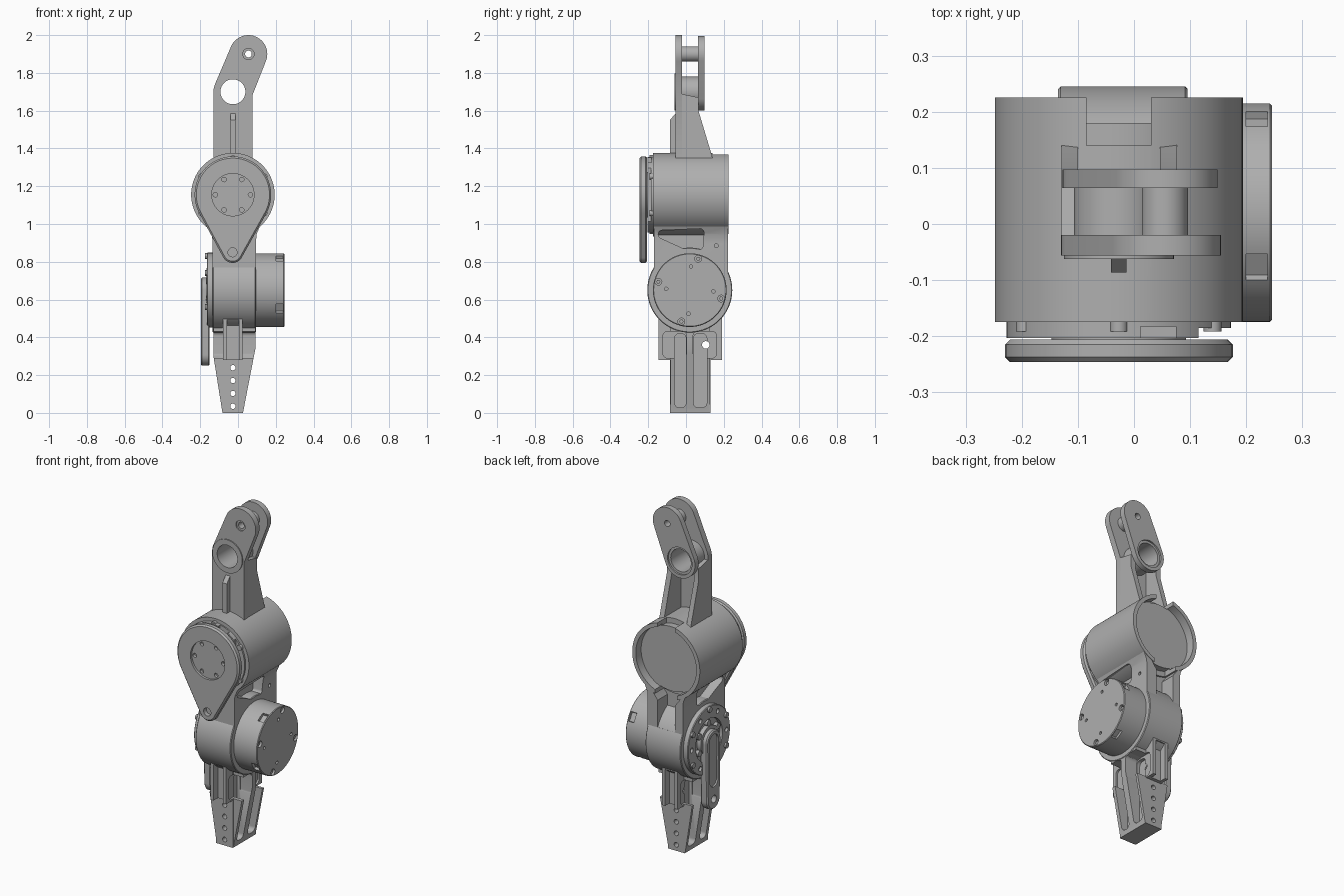
import bpy, bmesh, math
from mathutils import Vector, geometry

if "Cube" in bpy.data.objects:
    bpy.data.objects.remove(bpy.data.objects["Cube"])

GREY = (0.43, 0.43, 0.43, 1)
metal = bpy.data.materials.new("grey metal")
metal.use_nodes = True
metal.diffuse_color = GREY
metal.node_tree.nodes["Principled BSDF"].inputs["Base Color"].default_value = GREY

CX = -0.027                  # shared centre line in x
HIP = (CX, 1.155)            # upper motor axis, x and z
KNEE = (0.02, 0.65)          # lower motor axis, y and z
RING, PIN = (CX, 1.7), (0.055, 1.9)


def prism(name, pts, axis, a, b, bevel=0):
    """Extrude a 2D outline along an axis from a to b."""
    place = {"x": lambda p, t: (t, p[0], p[1]),
             "y": lambda p, t: (p[0], t, p[1]),
             "z": lambda p, t: (p[0], p[1], t)}[axis]
    bm = bmesh.new()
    lo = [bm.verts.new(place(p, a)) for p in pts]
    hi = [bm.verts.new(place(p, b)) for p in pts]
    caps = [bm.faces.new(lo), bm.faces.new(hi)]
    for i in range(len(pts)):
        j = (i + 1) % len(pts)
        bm.faces.new((lo[i], lo[j], hi[j], hi[i]))
    bmesh.ops.recalc_face_normals(bm, faces=bm.faces[:])
    if bevel:
        rim = list({e for f in caps for e in f.edges})
        bmesh.ops.bevel(bm, geom=rim, offset=bevel, segments=1, affect="EDGES")
    mesh = bpy.data.meshes.new(name)
    bm.to_mesh(mesh)
    bm.free()
    mesh.materials.append(metal)
    ob = bpy.data.objects.new(name, mesh)
    bpy.context.collection.objects.link(ob)
    return ob


def circle(c, r, n=48):
    return [(c[0] + r * math.cos(i * math.tau / n),
             c[1] + r * math.sin(i * math.tau / n)) for i in range(n)]


def polar(c, r, deg):
    t = math.radians(deg)
    return c[0] + r * math.cos(t), c[1] + r * math.sin(t)


def rect(u0, u1, v0, v1):
    return [(u0, v0), (u1, v0), (u1, v1), (u0, v1)]


def hull(*circles):
    """Outline wrapped tightly around several circles."""
    pts = [Vector(p) for c, r in circles for p in circle(c, r)]
    return [tuple(pts[i]) for i in geometry.convex_hull_2d(pts)]


def rounded(u0, u1, v0, v1, r):
    return hull(*[((u, v), r) for u in (u0 + r, u1 - r) for v in (v0 + r, v1 - r)])


def cyl(name, c, r, axis, a, b, bevel=0, n=64):
    return prism(name, circle(c, r, n), axis, a, b, bevel)


def combine(ob, others, op="DIFFERENCE"):
    """Apply booleans and discard the tool shapes."""
    for o in others:
        m = ob.modifiers.new("bool", "BOOLEAN")
        m.operation, m.solver, m.object = op, "EXACT", o
    deps = bpy.context.evaluated_depsgraph_get()
    mesh = bpy.data.meshes.new_from_object(ob.evaluated_get(deps))
    ob.modifiers.clear()
    ob.data = mesh
    for o in others:
        bpy.data.objects.remove(o)
    return ob


def hole(c, r, axis, a, b):
    return cyl("cutter", c, r, axis, a, b, n=20)


def slot(pts, axis, a, b):
    return prism("cutter", pts, axis, a, b)


# Upper motor housing: open at the back, with a notch in the top of the rim
housing = cyl("upper_housing", HIP, 0.221, "y", -0.175, 0.225, n=96)
combine(housing, [cyl("cutter", HIP, 0.198, "y", 0.175, 0.3, n=96),
                  slot(rect(-0.085, 0.03, 1.25, 1.5), "y", 0.14, 0.3),
                  slot(rect(-0.1, 0.045, 0.8, 1.05), "y", 0.14, 0.3)])
cyl("upper_motor", HIP, 0.19, "y", 0.1, 0.18, n=96)

# Neck joining both housings, with side pockets and a rear channel
half = [(0.165, 1.04), (0.135, 0.985), (0.118, 0.945), (0.115, 0.9), (0.115, 0.7)]
outline = [(x - 0.02, z) for x, z in half] + [(-0.02 - x, z) for x, z in reversed(half)]
neck = prism("neck", outline, "y", -0.17, 0.222)
channel = [(-0.15, 1.06), (0.11, 1.06), (0.075, 0.97), (0.03, 0.91),
           (0.03, 0.75), (-0.085, 0.75), (-0.085, 0.91), (-0.13, 0.97)]
pocket = hull(((-0.125, 0.945), 0.022), ((0.075, 0.955), 0.02), ((0.07, 0.885), 0.02),
              ((-0.01, 0.885), 0.015))
combine(neck, [slot(pocket, "x", 0.035, 0.3), slot(pocket, "x", -0.3, -0.08),
               slot(channel, "y", 0.13, 0.3),
               cyl("cutter", HIP, 0.198, "y", 0.175, 0.3, n=96),
               hole((0.16, 0.885), 0.01, "x", 0.05, 0.2)])

# Front end cap, hub and drop-shaped crank
cap = cyl("upper_end_cap", HIP, 0.2, "y", -0.203, -0.17)
combine(cap, [slot(rect(0.012, 0.075, 1.3, 1.4), "y", -0.3, -0.183),
              slot(rect(0.115, 0.3, 0.9, 1.4), "y", -0.3, -0.185)])
for k in range(6):
    cyl("upper_cap_bolt", polar(HIP, 0.193, 30 + 60 * k), 0.016, "y", -0.192, -0.17, n=16)
cyl("upper_hub", HIP, 0.12, "y", -0.21, -0.19)
crank = prism("upper_crank", hull((HIP, 0.203), ((CX - 0.002, 0.85), 0.056)),
              "y", -0.246, -0.206, 0.009)
combine(crank, [cyl("cutter", HIP, 0.112, "y", -0.3, -0.232),
                hole((CX - 0.002, 0.85), 0.024, "y", -0.3, -0.22)]
        + [hole(polar(HIP, 0.093, 60 * k), 0.012, "y", -0.3, -0.215) for k in range(6)])

# Lower motor housing and motor
cyl("lower_housing", KNEE, 0.225, "x", -0.135, 0.095, 0.004, 96)
motor = cyl("lower_motor", KNEE, 0.195, "x", 0.08, 0.246, 0.004, 96)
cuts = []
for k in range(4):
    cuts.append(hole(polar(KNEE, 0.172, 75 + 90 * k), 0.018, "x", 0.225, 0.3))
    cuts.append(hole(polar(KNEE, 0.125, 75 + 90 * k + 12), 0.009, "x", 0.225, 0.3))
    a = 30 + 90 * k
    cuts.append(slot([polar(KNEE, r, a + d) for r, d in
                      ((0.18, -8), (0.23, -8), (0.23, 8), (0.18, 8))], "x", 0.2, 0.238))
combine(motor, cuts)
for k in range(4):
    cyl("motor_screw", polar(KNEE, 0.172, 75 + 90 * k), 0.011, "x", 0.2, 0.238, n=6)

# Outer cap on the lower housing, with ring groove, bolts and hub
cap = cyl("lower_end_cap", KNEE, 0.198, "x", -0.165, -0.13, 0.004)
combine(cap, [cyl("cutter", KNEE, 0.125, "x", -0.3, -0.145)]
        + [hole(polar(KNEE, 0.162, 60 * k), 0.014, "x", -0.3, -0.15) for k in range(6)])
cyl("lower_hub", KNEE, 0.085, "x", -0.17, -0.13)
for k in range(6):
    cyl("lower_hub_bolt", polar(KNEE, 0.1, 60 * k + 30), 0.018, "x", -0.166, -0.13, n=12)
    cyl("lower_cap_bolt", polar(KNEE, 0.18, 60 * k + 30), 0.016, "x", -0.176, -0.13, n=12)

# Hanging lower crank with an inset outer face
end = (0.02, 0.31)
crank = prism("lower_crank", hull((KNEE, 0.066), (end, 0.06)), "x", -0.197, -0.15, 0.007)
combine(crank, [slot(hull((KNEE, 0.042), ((0.02, 0.42), 0.038)), "x", -0.3, -0.187),
                hole(end, 0.022, "x", -0.3, 0)])

# Shin: front-to-back spine with tapered wings, side pockets and bolt holes
shin = prism("shin", rect(-0.083, 0.027, 0, 0.5), "y", -0.086, 0.13)
wings = prism("wings", [(-0.0825, 0.001), (0.0265, 0.001), (0.092, 0.34), (0.092, 0.52),
                        (-0.13, 0.52), (-0.13, 0.3)], "y", -0.082, 0.126)
rails = prism("rails", rect(-0.079, 0.025, 0.28, 0.56), "y", -0.146, 0.19)
combine(shin, [wings, rails], "UNION")
cuts = [hole((CX, 0.035 + 0.068 * k), 0.014, "y", -0.3, 0.3) for k in range(4)]
cuts += [slot(rect(-0.058, 0.004, 0.2, 0.495), "y", a, b) for a, b in ((-0.3, -0.105), (0.15, 0.3))]
for a, b, upper in ((-0.006, 0.3, (0.014, 0.3)), (-0.3, -0.048, (-0.3, -0.068))):
    for y0, y1, w0, w1 in ((-0.06, 0.0, -0.122, 0.002), (0.04, 0.11, 0.038, 0.162)):
        cuts.append(slot(rounded(y0, y1, 0.028, 0.42, 0.025), "x", a, b))
        cuts.append(slot(rounded(w0, w1, 0.29, 0.432, 0.025), "x", *upper))
cuts.append(hole((0.105, 0.36), 0.02, "x", -0.3, 0.3))
combine(shin, cuts)

# Upper arm: front plate and rear link share a slanted outline
arm = prism("arm_front_plate", hull((RING, 0.103), (PIN, 0.1)), "y", -0.056, -0.02)
combine(arm, [prism("web", rect(-0.13, 0.078, 1.3, 1.7), "y", -0.0555, -0.0205),
              cyl("boss", RING, 0.098, "y", -0.062, -0.03)], "UNION")
combine(arm, [cyl("cutter", RING, 0.066, "y", -0.3, 0.3),
              hole(PIN, 0.018, "y", -0.3, 0.3), hole(PIN, 0.03, "y", -0.3, -0.048)])
link = prism("arm_rear_link", hull((RING, 0.1), (PIN, 0.094)), "y", 0.064, 0.097)
combine(link, [cyl("cutter", RING, 0.066, "y", -0.3, 0.3),
               cyl("cutter", RING, 0.08, "y", 0.087, 0.3),
               hole(PIN, 0.018, "y", -0.3, 0.3)])
tube = cyl("bearing_tube", RING, 0.08, "y", -0.03, 0.07)
combine(tube, [cyl("cutter", RING, 0.066, "y", -0.3, 0.3)])
pin = cyl("top_spacer", PIN, 0.041, "y", -0.025, 0.07)
combine(pin, [hole(PIN, 0.018, "y", -0.3, 0.3)])

# Side walls of the arm, slanting out to the upper housing
side = [(-0.05, 1.3), (0.155, 1.3), (0.132, 1.38), (0.066, 1.6), (0.066, 1.67), (-0.03, 1.69)]
for x0, x1 in ((-0.129, -0.1), (0.046, 0.077)):
    prism("arm_side_wall", side, "x", x0, x1)
prism("arm_front_rib", [(-0.03, 1.3), (-0.086, 1.3), (-0.086, 1.55), (-0.055, 1.585),
                        (-0.03, 1.585)], "x", CX - 0.014, CX + 0.014)

# Smooth round faces while keeping edges crisp
bpy.ops.object.select_all(action="DESELECT")
for ob in bpy.context.collection.objects:
    if ob.type == "MESH" and metal.name in ob.data.materials:
        ob.select_set(True)
        bpy.context.view_layer.objects.active = ob
bpy.ops.object.shade_smooth_by_angle(angle=math.radians(30))
